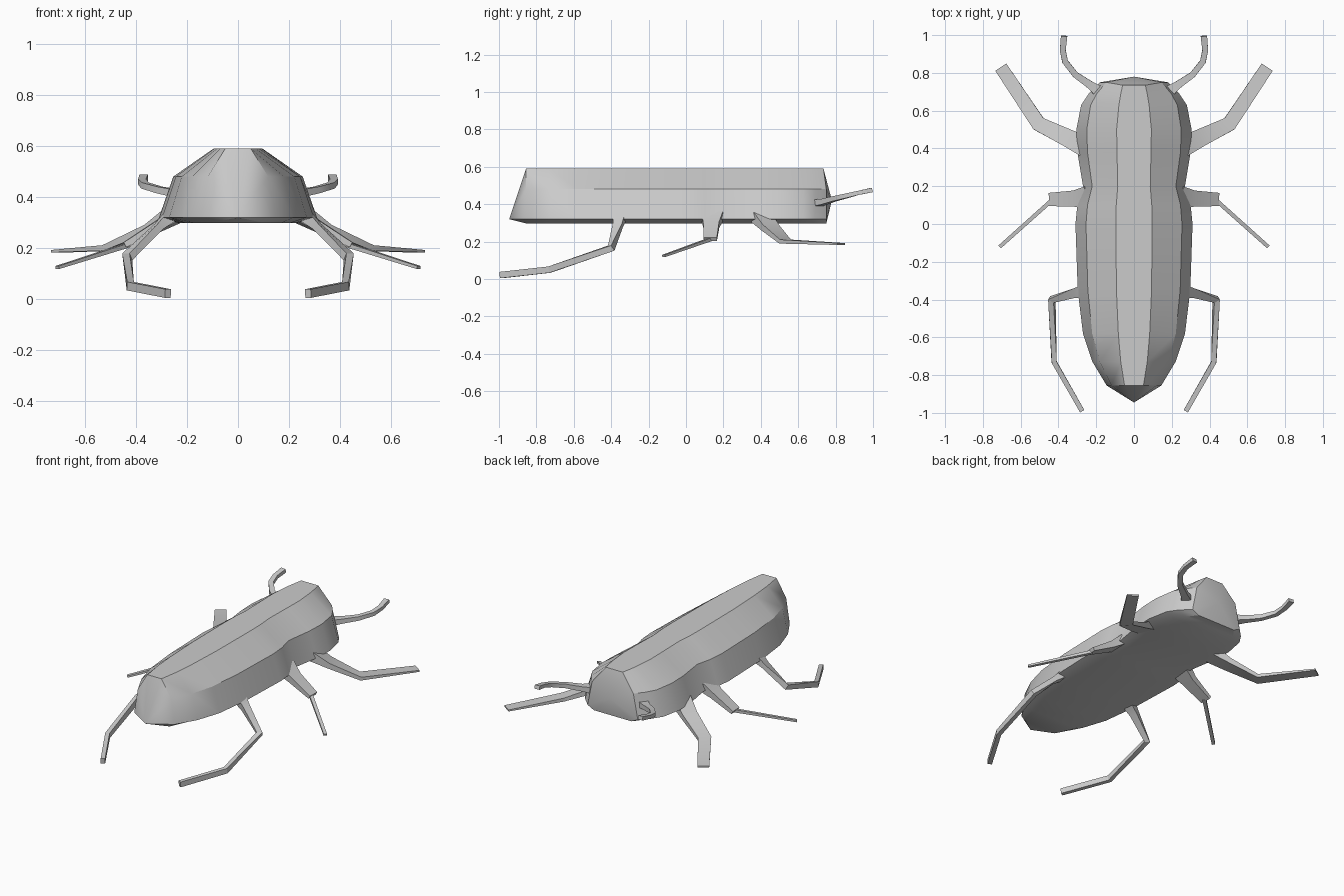
import bpy, bmesh, math
from mathutils import Vector

if "Cube" in bpy.data.objects:
    bpy.data.objects.remove(bpy.data.objects["Cube"])


def finish(name, bm, mirror):
    bmesh.ops.recalc_face_normals(bm, faces=bm.faces[:])
    me = bpy.data.meshes.new(name)
    bm.to_mesh(me)
    bm.free()
    ob = bpy.data.objects.new(name, me)
    bpy.context.collection.objects.link(ob)
    bpy.ops.object.select_all(action='DESELECT')
    ob.select_set(True)
    bpy.context.view_layer.objects.active = ob
    bpy.ops.object.shade_smooth_by_angle(angle=math.radians(30))
    if mirror:
        ob.modifiers.new("Mirror", 'MIRROR')
    return ob


def bridge(bm, rings):
    for a, b in zip(rings, rings[1:]):
        n = len(a)
        for i in range(n):
            j = (i + 1) % n
            bm.faces.new((a[i], a[j], b[j], b[i]))


def limb(name, pts):
    """Rectangular sweep through (x, y, z, width, thickness), mirrored in x."""
    bm = bmesh.new()
    p = [Vector(q[:3]) for q in pts]
    seg = [(b - a).normalized() for a, b in zip(p, p[1:])]
    rings = []
    for i, q in enumerate(pts):
        d0, d1 = seg[max(i - 1, 0)], seg[min(i, len(seg) - 1)]
        t = (d0 + d1).normalized()
        side = t.cross(Vector((0, 0, 1))).normalized()
        up = side.cross(t)
        miter = 1 / max(t.dot(d1), 0.6)
        hs, hu = side * q[3] / 2 * miter, up * q[4] / 2
        rings.append([bm.verts.new(p[i] + hs * a + hu * b)
                      for a, b in ((1, 1), (-1, 1), (-1, -1), (1, -1))])
    bridge(bm, rings)
    bm.faces.new(rings[0])
    bm.faces.new(rings[-1])
    return finish(name, bm, True)


# Body: cross-sections (y, lower half width, crest half width)
sections = [(-0.855, 0.145, 0.05), (-0.73, 0.22, 0.07), (-0.58, 0.27, 0.083),
            (-0.35, 0.298, 0.093), (0.0, 0.31, 0.096), (0.10, 0.30, 0.094),
            (0.20, 0.27, 0.086), (0.38, 0.30, 0.09), (0.50, 0.305, 0.092),
            (0.63, 0.28, 0.08), (0.69, 0.24, 0.07), (0.735, 0.18, 0.06)]
bm = bmesh.new()
rings = []
for y, w, c in sections:
    half = [(c, 0.59), (w * 0.82, 0.48), (w, 0.32), (w * 0.75, 0.297)]
    prof = half + [(-x, z) for x, z in reversed(half)]
    rings.append([bm.verts.new((x, y, z)) for x, z in prof])
# Lean the face forward below the crest
for v in rings[-1]:
    if v.co.z < 0.55:
        v.co.y += 0.015
bridge(bm, rings)
# Pointed tail and blunt face
for ring, tip in ((rings[0], (0, -0.945, 0.32)), (rings[-1], (0, 0.78, 0.42))):
    t = bm.verts.new(tip)
    for i in range(len(ring)):
        bm.faces.new((ring[i], ring[(i + 1) % len(ring)], t))
finish("body", bm, False)

# Legs and antennae
limb("front_legs", [(0.25, 0.405, 0.33, 0.11, 0.06), (0.34, 0.45, 0.275, 0.095, 0.035),
                    (0.505, 0.53, 0.20, 0.075, 0.022), (0.705, 0.83, 0.187, 0.07, 0.01)])
limb("middle_thighs", [(0.24, 0.14, 0.34, 0.12, 0.06), (0.31, 0.135, 0.29, 0.085, 0.04),
                       (0.445, 0.13, 0.212, 0.07, 0.022)])
limb("middle_shins", [(0.43, 0.13, 0.212, 0.022, 0.018), (0.71, -0.12, 0.123, 0.02, 0.012)])
limb("rear_legs", [(0.26, -0.355, 0.33, 0.065, 0.05), (0.31, -0.365, 0.285, 0.05, 0.03),
                   (0.435, -0.40, 0.165, 0.028, 0.034), (0.423, -0.73, 0.05, 0.026, 0.034),
                   (0.275, -0.99, 0.021, 0.026, 0.034)])
limb("antennae", [(0.17, 0.69, 0.405, 0.07, 0.04), (0.23, 0.735, 0.412, 0.042, 0.03),
                  (0.31, 0.79, 0.428, 0.032, 0.026), (0.365, 0.86, 0.445, 0.03, 0.024),
                  (0.377, 0.92, 0.46, 0.03, 0.022), (0.37, 0.995, 0.476, 0.034, 0.024)])
